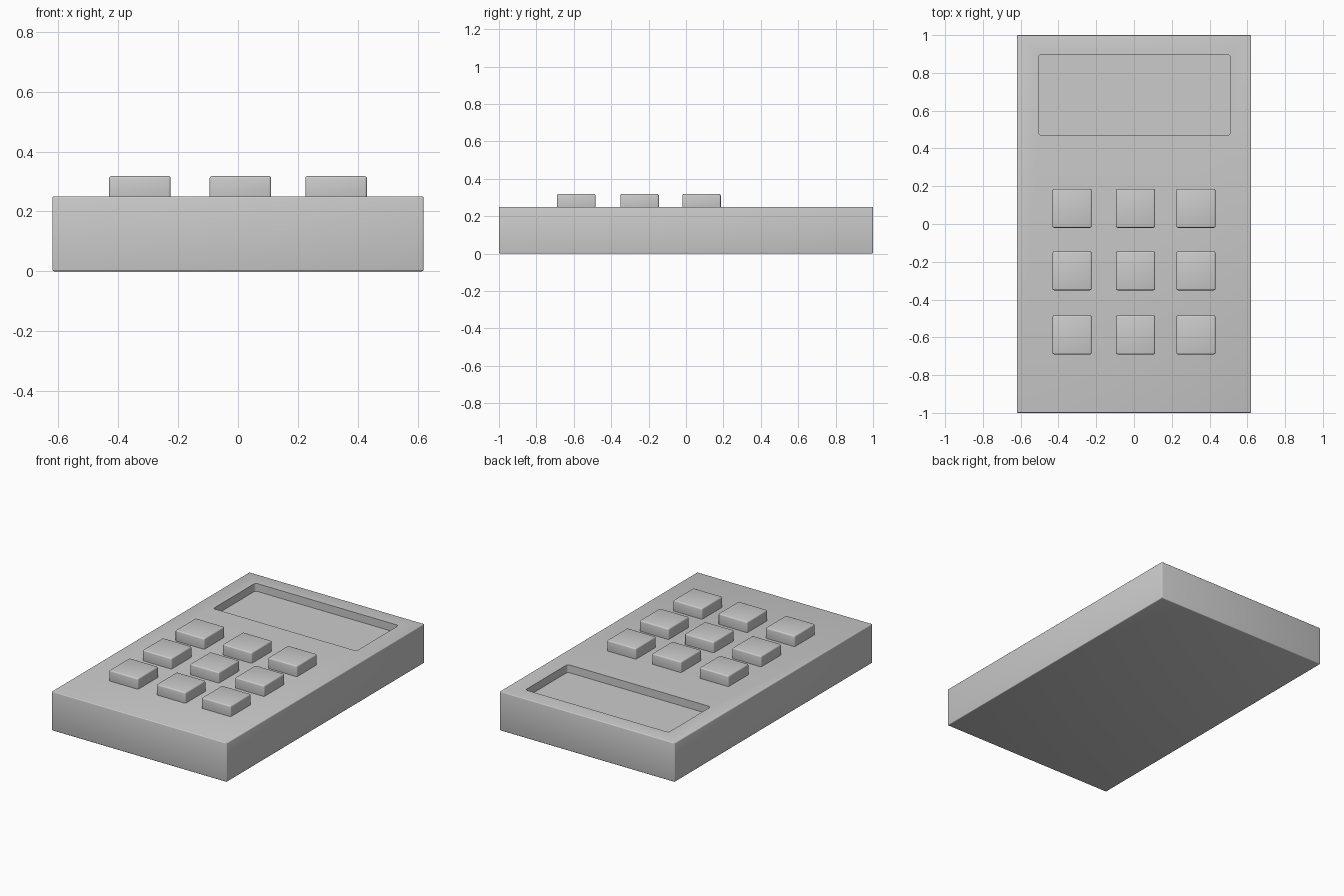
import bpy, bmesh
from math import radians

if "Cube" in bpy.data.objects:
    bpy.data.objects.remove(bpy.data.objects["Cube"])


def box(name, x0, x1, y0, y1, z0, z1, bevel, pick=lambda e: True):
    """Box from its limits, with the picked edges rounded."""
    bm = bmesh.new()
    bmesh.ops.create_cube(bm, size=1)
    for v in bm.verts:
        v.co.x = x1 if v.co.x > 0 else x0
        v.co.y = y1 if v.co.y > 0 else y0
        v.co.z = z1 if v.co.z > 0 else z0
    edges = [e for e in bm.edges if pick(e)]
    bmesh.ops.bevel(bm, geom=edges, offset=bevel, segments=3,
                    profile=0.5, affect='EDGES')
    mesh = bpy.data.meshes.new(name)
    bm.to_mesh(mesh)
    bm.free()
    obj = bpy.data.objects.new(name, mesh)
    bpy.context.collection.objects.link(obj)
    return obj


def smooth(obj):
    bpy.ops.object.select_all(action='DESELECT')
    obj.select_set(True)
    bpy.context.view_layer.objects.active = obj
    bpy.ops.object.shade_smooth_by_angle(angle=radians(35))


def upright(e):
    return abs(e.verts[0].co.z - e.verts[1].co.z) > 0.01


# Case with softened edges
case = box("case", -0.62, 0.62, -1, 1, 0, 0.25, 0.005)

# Sunken display window cut into the top
cutter = box("display_cutter", -0.505, 0.51, 0.47, 0.897, 0.20, 0.35, 0.015, upright)
cutter.hide_render = True
cut = case.modifiers.new("display_recess", 'BOOLEAN')
cut.operation = 'DIFFERENCE'
cut.solver = 'EXACT'
cut.object = cutter
bpy.context.view_layer.objects.active = case
bpy.ops.object.modifier_apply(modifier=cut.name)
bpy.data.objects.remove(cutter)
smooth(case)

# Three by three keypad
half = 0.103
for row, y in enumerate((0.083, -0.248, -0.587)):
    for col, x in enumerate((-0.328, 0.008, 0.328)):
        key = box(f"key_{row + 1}_{col + 1}", x - half, x + half,
                  y - half, y + half, 0.235, 0.318, 0.008)
        smooth(key)
